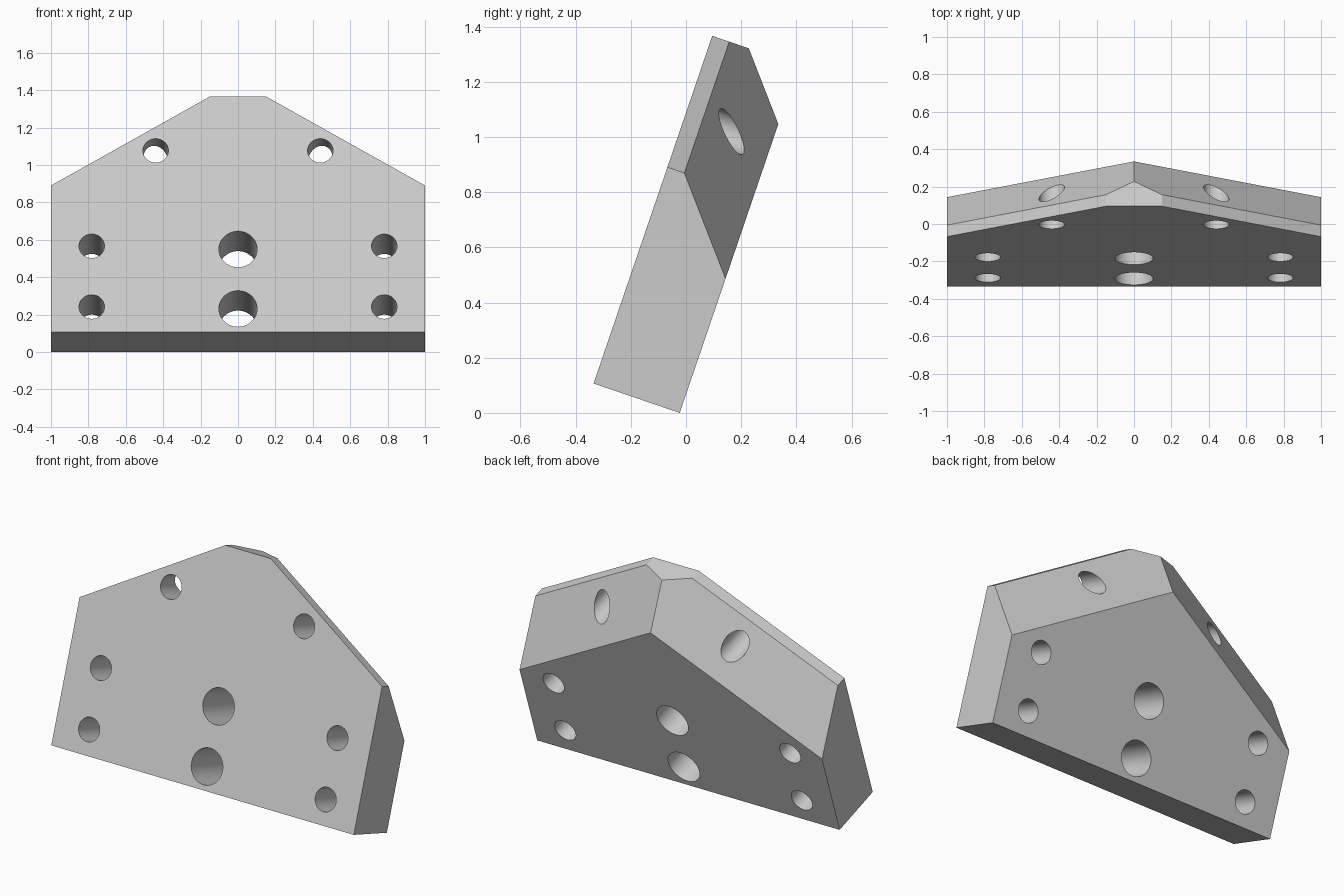
import bpy, bmesh, math
from mathutils import Matrix, Vector

if "Cube" in bpy.data.objects:
    bpy.data.objects.remove(bpy.data.objects["Cube"])

THICK = 0.33
TILT = math.radians(18.85)
c, s = math.cos(TILT), math.sin(TILT)

# Plate space: x across, y up the leaning face, z through the thickness
LEAN = Matrix(((1, 0, 0, 0),
               (0, s, c, -0.335),
               (0, c, -s, THICK * s),
               (0, 0, 0, 1)))

grey = bpy.data.materials.new("plain grey")
grey.use_nodes = True
COLOUR = (0.6, 0.6, 0.6, 1)
grey.diffuse_color = COLOUR
grey.node_tree.nodes["Principled BSDF"].inputs["Base Color"].default_value = COLOUR


def make_object(name, bm):
    bmesh.ops.recalc_face_normals(bm, faces=bm.faces)
    mesh = bpy.data.meshes.new(name)
    bm.to_mesh(mesh)
    bm.free()
    mesh.materials.append(grey)
    obj = bpy.data.objects.new(name, mesh)
    bpy.context.collection.objects.link(obj)
    return obj


# Plate outline, extruded through its thickness
half = [(1, 0), (1, 0.828), (0.15, 1.331)]
outline = half + [(-x, y) for x, y in reversed(half)]
bm = bmesh.new()
face = bm.faces.new([bm.verts.new((x, y, 0)) for x, y in outline])
extruded = bmesh.ops.extrude_face_region(bm, geom=[face])["geom"]
bmesh.ops.translate(bm, vec=(0, 0, THICK),
                    verts=[v for v in extruded if isinstance(v, bmesh.types.BMVert)])

# Long chamfers on the upper back edges, meeting in a central ridge
for side in (1, -1):
    cut = bmesh.ops.bisect_plane(
        bm, geom=bm.verts[:] + bm.edges[:] + bm.faces[:],
        plane_co=(side, 0.828, 0.065),
        plane_no=Vector((side * 0.592, 1, 1.185)).normalized(),
        clear_outer=True)["geom_cut"]
    bmesh.ops.edgeloop_fill(bm, edges=[e for e in cut if isinstance(e, bmesh.types.BMEdge)])
plate = make_object("wedge_plate", bm)

# Drill holes: two large in the centre, three small on each side
holes = [(0, 0.132, 0.102), (0, 0.468, 0.102)]
for side in (1, -1):
    holes += [(side * x, y, 0.068) for x, y in ((0.782, 0.143), (0.782, 0.486), (0.44, 1.025))]
bm = bmesh.new()
for x, y, radius in holes:
    bmesh.ops.create_cone(bm, cap_ends=True, segments=64, radius1=radius, radius2=radius,
                          depth=1, matrix=Matrix.Translation((x, y, THICK / 2)))
drills = make_object("hole_cutter", bm)
drills.hide_render = True

cutter = plate.modifiers.new("holes", "BOOLEAN")
cutter.operation = "DIFFERENCE"
cutter.solver = "EXACT"
cutter.object = drills
bpy.ops.object.select_all(action="DESELECT")
plate.select_set(True)
bpy.context.view_layer.objects.active = plate
bpy.ops.object.modifier_apply(modifier=cutter.name)
bpy.data.objects.remove(drills)

# Lean the plate back and keep its edges crisp
plate.data.transform(LEAN)
bm = bmesh.new()
bm.from_mesh(plate.data)
bmesh.ops.recalc_face_normals(bm, faces=bm.faces)
bm.to_mesh(plate.data)
bm.free()
bpy.ops.object.shade_smooth_by_angle(angle=math.radians(20))
